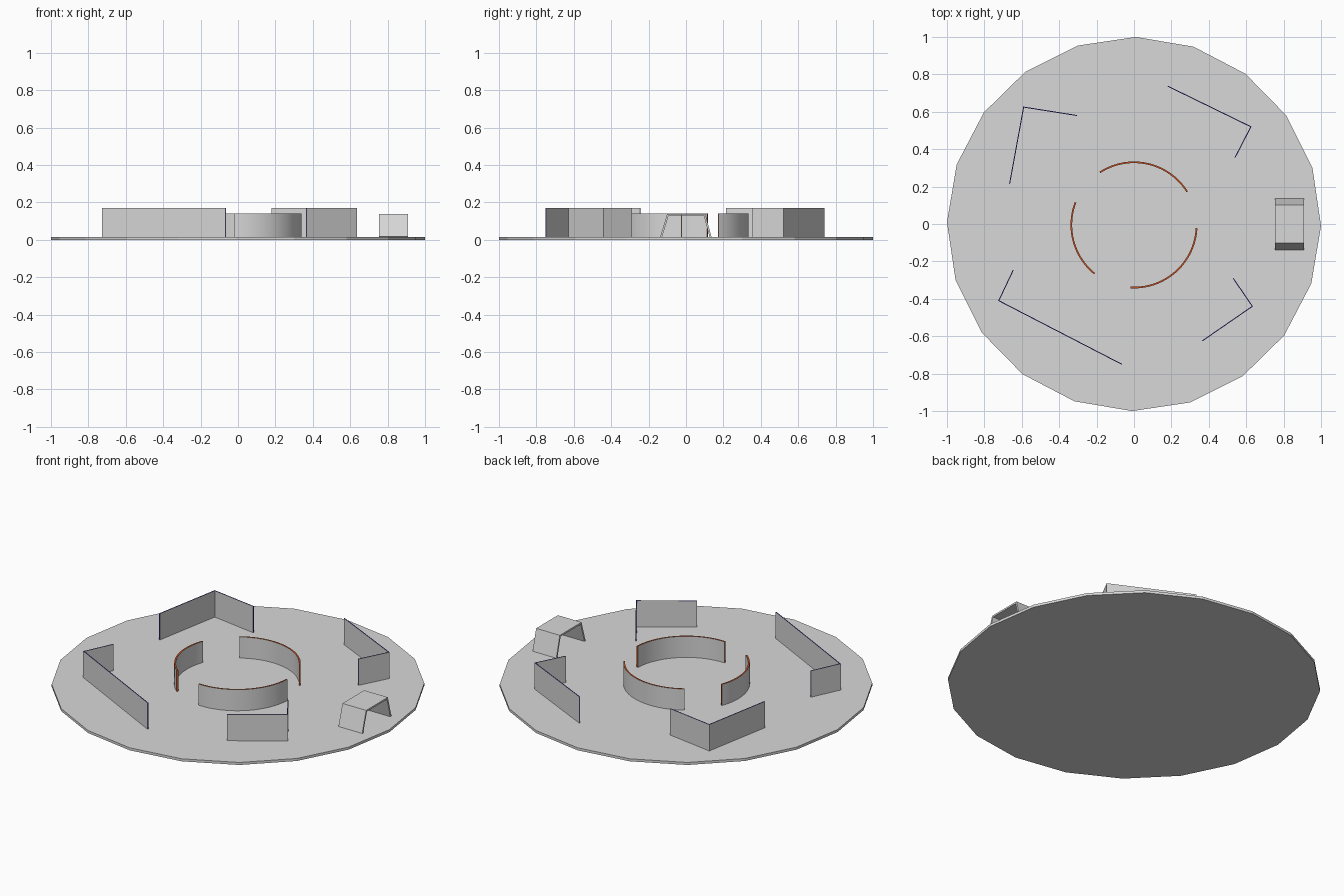
import bpy, bmesh, math
from mathutils import Vector

if "Cube" in bpy.data.objects:
    bpy.data.objects.remove(bpy.data.objects["Cube"])

DECK = 0.015  # top of the base plate


def material(name, rgb):
    m = bpy.data.materials.new(name)
    m.diffuse_color = (*rgb, 1)
    m.use_nodes = True
    m.node_tree.nodes["Principled BSDF"].inputs["Base Color"].default_value = m.diffuse_color
    return m


GREY = material("light_grey", (0.69, 0.69, 0.69))
ORANGE = material("burnt_orange", (0.58, 0.085, 0.015))
BLUE = material("deep_blue", (0.07, 0.05, 0.42))


def finish(name, bm, mats):
    bmesh.ops.recalc_face_normals(bm, faces=bm.faces)
    mesh = bpy.data.meshes.new(name)
    bm.to_mesh(mesh)
    bm.free()
    for m in mats:
        mesh.materials.append(m)
    ob = bpy.data.objects.new(name, mesh)
    bpy.context.collection.objects.link(ob)
    return ob


def offset_path(pts, d):
    """Shift an open 2D path sideways by d with mitred corners."""
    pts = [Vector(p) for p in pts]
    dirs = [(b - a).normalized() for a, b in zip(pts, pts[1:])]
    norms = [Vector((-t.y, t.x)) for t in dirs]
    out = []
    for i, p in enumerate(pts):
        n0, n1 = norms[max(i - 1, 0)], norms[min(i, len(norms) - 1)]
        m = (n0 + n1).normalized()
        out.append(p + m * d / m.dot(n0))
    return out


def thick_strip(name, pts, thick, place, low, high, mats):
    """Sweep a thickened path from low to high; top and ends take the trim colour."""
    bm = bmesh.new()
    a, b = offset_path(pts, thick / 2), offset_path(pts, -thick / 2)
    rows = [[bm.verts.new(place(p, h)) for p in side]
            for side in (a, b) for h in (low, high)]
    al, ah, bl, bh = rows
    trim = len(mats) - 1
    for i in range(len(pts) - 1):
        for r, s, idx in ((al, ah, 0), (bl, bh, 0), (al, bl, 0), (ah, bh, trim)):
            bm.faces.new((r[i], r[i + 1], s[i + 1], s[i])).material_index = idx
    for i in (0, -1):
        bm.faces.new((al[i], ah[i], bh[i], bl[i])).material_index = trim
    return finish(name, bm, mats)


def upright(p, h):
    return (p.x, p.y, h)


# Base plate: 20-sided disc
bm = bmesh.new()
ring = [bm.verts.new((math.cos(t), math.sin(t), 0))
        for t in (math.tau * i / 20 - 0.01 for i in range(20))]
face = bm.faces.new(ring)
ext = bmesh.ops.extrude_face_region(bm, geom=[face], use_keep_orig=True)
for v in ext["geom"]:
    if isinstance(v, bmesh.types.BMVert):
        v.co.z = DECK
finish("base_plate", bm, [GREY])

# Curved inner walls
for k, (a0, a1) in enumerate(((32, 123), (159, 231), (267, 357))):
    n = 28
    pts = []
    for i in range(n + 1):
        t = math.radians(a0 + (a1 - a0) * i / n)
        pts.append((0.335 * math.cos(t), -0.005 + 0.335 * math.sin(t)))
    ob = thick_strip(f"curved_wall_{k + 1}", pts, 0.009, upright, DECK, 0.14, [GREY, ORANGE])
    bpy.ops.object.select_all(action='DESELECT')
    bpy.context.view_layer.objects.active = ob
    ob.select_set(True)
    bpy.ops.object.shade_smooth_by_angle(angle=math.radians(30))

# Angled outer walls
corners = (
    ((-0.305, 0.58), (-0.59, 0.625), (-0.665, 0.215)),
    ((0.18, 0.737), (0.625, 0.52), (0.54, 0.355)),
    ((-0.645, -0.245), (-0.723, -0.41), (-0.065, -0.75)),
    ((0.53, -0.29), (0.633, -0.44), (0.365, -0.625)),
)
for k, pts in enumerate(corners):
    thick_strip(f"corner_wall_{k + 1}", pts, 0.005, upright, DECK, 0.171, [GREY, BLUE])

# Entrance tunnel: open trapezoid section running along x
section = [(-0.133, DECK), (-0.097, 0.134), (0.099, 0.134), (0.131, DECK)]
thick_strip("entrance_tunnel", section, 0.01,
            lambda p, h: (h, p.x, max(p.y, 0.01)), 0.755, 0.91, [GREY])
